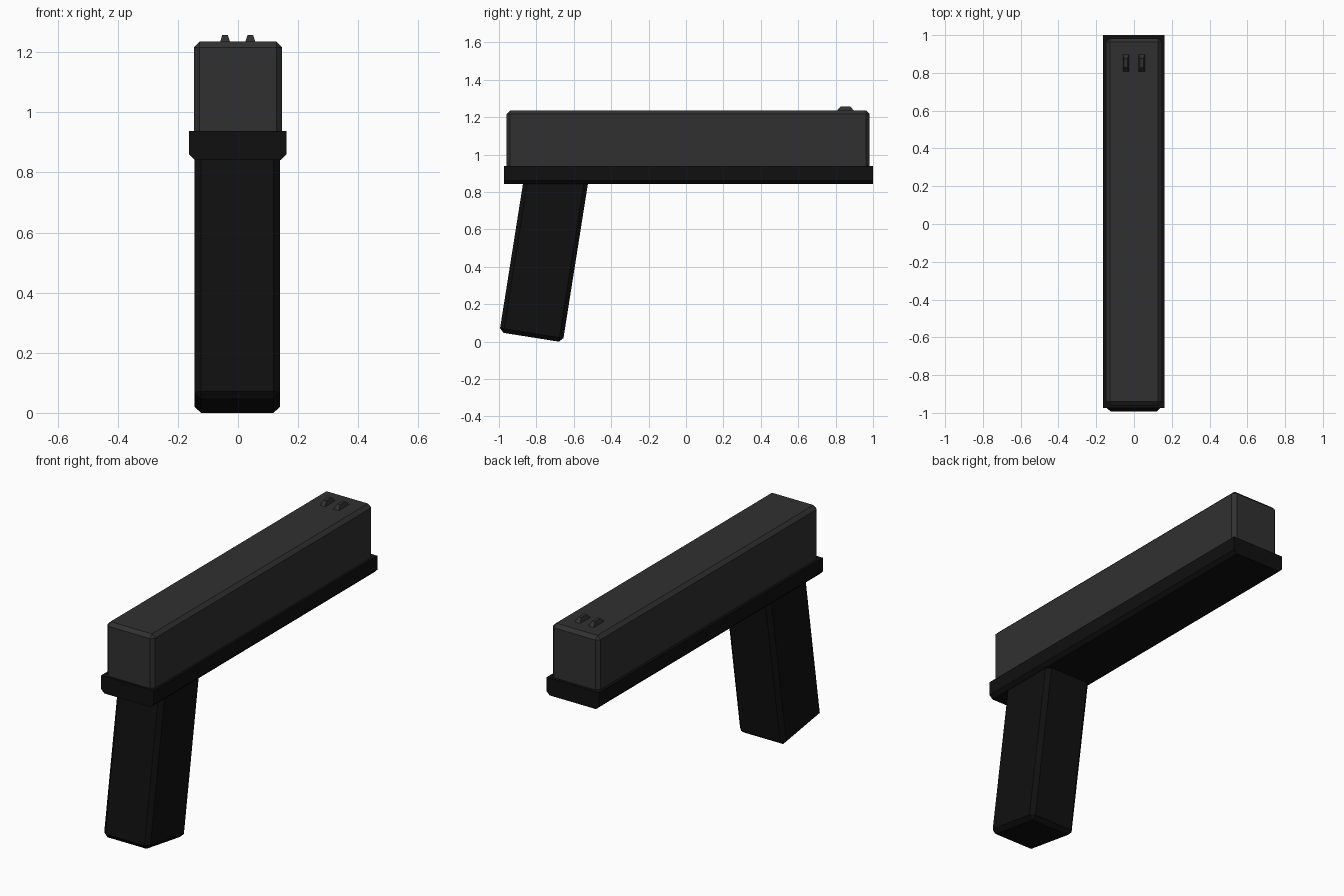
import bpy, bmesh
from math import radians
from mathutils import Matrix

if "Cube" in bpy.data.objects:
    bpy.data.objects.remove(bpy.data.objects["Cube"])


def material(name, v):
    m = bpy.data.materials.new(name)
    m.diffuse_color = (v, v, v, 1)
    m.use_nodes = True
    m.node_tree.nodes["Principled BSDF"].inputs["Base Color"].default_value = m.diffuse_color
    return m


SLIDE = material("dark_grey", 0.03)
FRAME = material("black", 0.005)


def box(name, lo, hi, mat, bevel=0.0, pick=lambda e: True, taper=None, matrix=None):
    """Box from corner to corner, with optional top taper, chamfered edges and transform."""
    bm = bmesh.new()
    bmesh.ops.create_cube(bm, size=1)
    size = [b - a for a, b in zip(lo, hi)]
    mid = [(a + b) / 2 for a, b in zip(lo, hi)]
    if taper:
        for v in bm.verts:
            if v.co.z > 0:
                v.co.x *= taper[0]
                v.co.y *= taper[1]
    edges = [e for e in bm.edges if pick(e)]
    bmesh.ops.scale(bm, vec=size, verts=bm.verts)
    bmesh.ops.translate(bm, vec=mid, verts=bm.verts)
    if bevel:
        bmesh.ops.bevel(bm, geom=edges, offset=bevel, segments=1,
                        affect='EDGES', profile=0.5)
    if matrix:
        bm.transform(matrix)
    me = bpy.data.meshes.new(name)
    bm.to_mesh(me)
    bm.free()
    me.materials.append(mat)
    ob = bpy.data.objects.new(name, me)
    bpy.context.collection.objects.link(ob)
    return ob


def lower_side_edge(e):
    a, b = (v.co for v in e.verts)
    return a.z < 0 and b.z < 0 and abs(a.x - b.x) < 1e-4


# Slide: long chamfered block
box("slide", (-0.147, -0.96, 0.90), (0.147, 0.982, 1.235), SLIDE, 0.019)

# Frame rail, chamfered along its lower sides
box("frame", (-0.163, -0.973, 0.842), (0.161, 1.0, 0.938), FRAME, 0.019, lower_side_edge)

# Raked grip
rake = Matrix.Translation((-0.0025, -0.828, 0.023)) @ Matrix.Rotation(radians(-9), 4, 'X')
box("grip", (-0.1425, -0.1715, 0), (0.1425, 0.1715, 0.89), FRAME, 0.022, matrix=rake)

# Pair of tapered sights
for side, x in (("left", -0.043), ("right", 0.041)):
    box("sight_" + side, (x - 0.018, 0.803, 1.23), (x + 0.018, 0.902, 1.258), SLIDE,
        taper=(0.5, 0.5))
